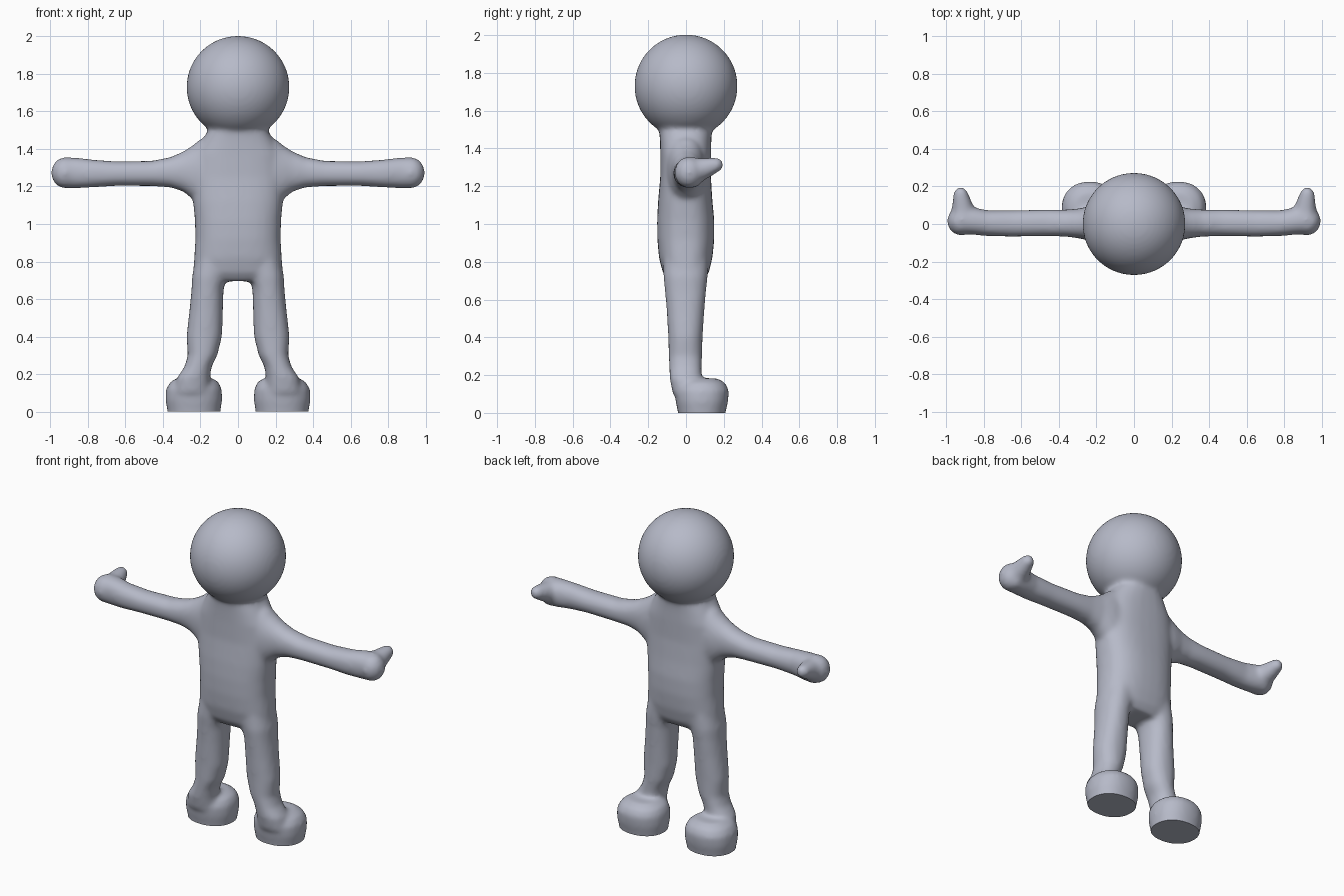
import bpy, bmesh, math
from mathutils import Matrix, Vector

cube = bpy.data.objects.get("Cube")
if cube:
    bpy.data.objects.remove(cube, do_unlink=True)

SIDES = 32
bm = bmesh.new()


def loft(sections, axis="z", side=1, power=2.2):
    """Skin rounded rings; each section is (station, a_min, a_max, b_min, b_max)."""
    rings = []
    for t, a0, a1, b0, b1 in sections:
        ring = []
        for i in range(SIDES):
            ang = math.tau * i / SIDES
            c, s = math.cos(ang), math.sin(ang)
            a = (a0 + a1) / 2 + (a1 - a0) / 2 * math.copysign(abs(c) ** (2 / power), c)
            b = (b0 + b1) / 2 + (b1 - b0) / 2 * math.copysign(abs(s) ** (2 / power), s)
            co = (a * side, b, t) if axis == "z" else (t * side, a, b)
            ring.append(bm.verts.new(co))
        rings.append(ring)
    for low, high in zip(rings, rings[1:]):
        for i in range(SIDES):
            j = (i + 1) % SIDES
            bm.faces.new((low[i], low[j], high[j], high[i]))
    bm.faces.new(rings[0])
    bm.faces.new(rings[-1])


def ball(center, radius, scale=(1, 1, 1)):
    place = Matrix.Translation(center) @ Matrix.Diagonal((*scale, 1))
    bmesh.ops.create_uvsphere(bm, u_segments=48, v_segments=32, radius=radius, matrix=place)


# Head
ball((0, 0, 1.73), 0.273, (1.005, 1, 1))

# Torso and neck
loft([(z, -w, w, back, front) for z, w, back, front in (
    (0.695, 0.20, -0.09, 0.09), (0.74, 0.24, -0.122, 0.12),
    (0.82, 0.234, -0.143, 0.14), (0.92, 0.227, -0.152, 0.15),
    (1.02, 0.23, -0.153, 0.15), (1.12, 0.24, -0.148, 0.14),
    (1.25, 0.25, -0.136, 0.132), (1.37, 0.235, -0.136, 0.134),
    (1.44, 0.195, -0.138, 0.134), (1.50, 0.158, -0.142, 0.137),
    (1.56, 0.155, -0.155, 0.148), (1.65, 0.15, -0.15, 0.15))], power=2.5)

arm = [(0.10, -0.10, 0.10, 1.08, 1.46), (0.20, -0.10, 0.10, 1.09, 1.455),
       (0.24, -0.09, 0.095, 1.13, 1.42), (0.29, -0.077, 0.083, 1.172, 1.388),
       (0.36, -0.068, 0.077, 1.195, 1.357), (0.46, -0.065, 0.077, 1.202, 1.337),
       (0.65, -0.068, 0.073, 1.203, 1.334), (0.78, -0.065, 0.073, 1.195, 1.344),
       (0.86, -0.057, 0.09, 1.19, 1.354), (0.93, -0.053, 0.10, 1.19, 1.357)]
leg = [(0.10, 0.15, 0.34, -0.07, 0.08), (0.18, 0.15, 0.325, -0.086, 0.083),
       (0.24, 0.14, 0.285, -0.089, 0.083), (0.30, 0.11, 0.268, -0.092, 0.085),
       (0.40, 0.085, 0.275, -0.094, 0.088), (0.55, 0.08, 0.258, -0.103, 0.098),
       (0.65, 0.077, 0.248, -0.112, 0.107), (0.72, 0.06, 0.245, -0.12, 0.115),
       (0.85, 0.03, 0.22, -0.12, 0.12)]
foot = [(-0.06, 0.10, 0.37, -0.035, 0.20), (0.0, 0.094, 0.376, -0.042, 0.209),
        (0.06, 0.084, 0.387, -0.055, 0.223), (0.12, 0.086, 0.384, -0.06, 0.228),
        (0.16, 0.105, 0.36, -0.04, 0.207), (0.183, 0.15, 0.315, 0.0, 0.165)]

for side in (1, -1):
    loft(arm, "x", side)
    loft(leg, "z", side)
    loft(foot, "z", side)
    # Rounded fist
    ball((side * 0.922, 0.015, 1.273), 0.083, (0.9, 0.92, 1))
    # Tapering thumb
    base, tip = Vector((side * 0.912, 0.07, 1.287)), Vector((side * 0.924, 0.158, 1.313))
    for i in range(7):
        f = i / 6
        ball(base.lerp(tip, f), 0.062 - 0.022 * f)

bmesh.ops.recalc_face_normals(bm, faces=bm.faces)
mesh = bpy.data.meshes.new("figure_body")
bm.to_mesh(mesh)
bm.free()
body = bpy.data.objects.new("figure_body", mesh)
bpy.context.collection.objects.link(body)
bpy.ops.object.select_all(action="DESELECT")
body.select_set(True)
bpy.context.view_layer.objects.active = body

# Fuse the parts into one soft skin
remesh = body.modifiers.new("fuse", "REMESH")
remesh.mode = "VOXEL"
remesh.voxel_size = 0.012
soften = body.modifiers.new("soften", "SMOOTH")
soften.factor = 0.5
soften.iterations = 14
for name in ("fuse", "soften"):
    bpy.ops.object.modifier_apply(modifier=name)

# Cut the soles flat at the ground
bm = bmesh.new()
bm.from_mesh(body.data)
cut = bmesh.ops.bisect_plane(bm, geom=bm.verts[:] + bm.edges[:] + bm.faces[:],
                             plane_co=(0, 0, 0), plane_no=(0, 0, 1), clear_inner=True)
rim = [e for e in cut["geom_cut"] if isinstance(e, bmesh.types.BMEdge)]
bmesh.ops.holes_fill(bm, edges=rim, sides=0)
bmesh.ops.recalc_face_normals(bm, faces=bm.faces)
bm.to_mesh(body.data)
bm.free()

# Plain grey clay
clay = bpy.data.materials.new("blue_grey_clay")
clay.use_nodes = True
colour = (0.47, 0.49, 0.58, 1)
clay.diffuse_color = colour
clay.node_tree.nodes["Principled BSDF"].inputs["Base Color"].default_value = colour
body.data.materials.clear()
body.data.materials.append(clay)
bpy.ops.object.shade_smooth_by_angle(angle=math.radians(40))
